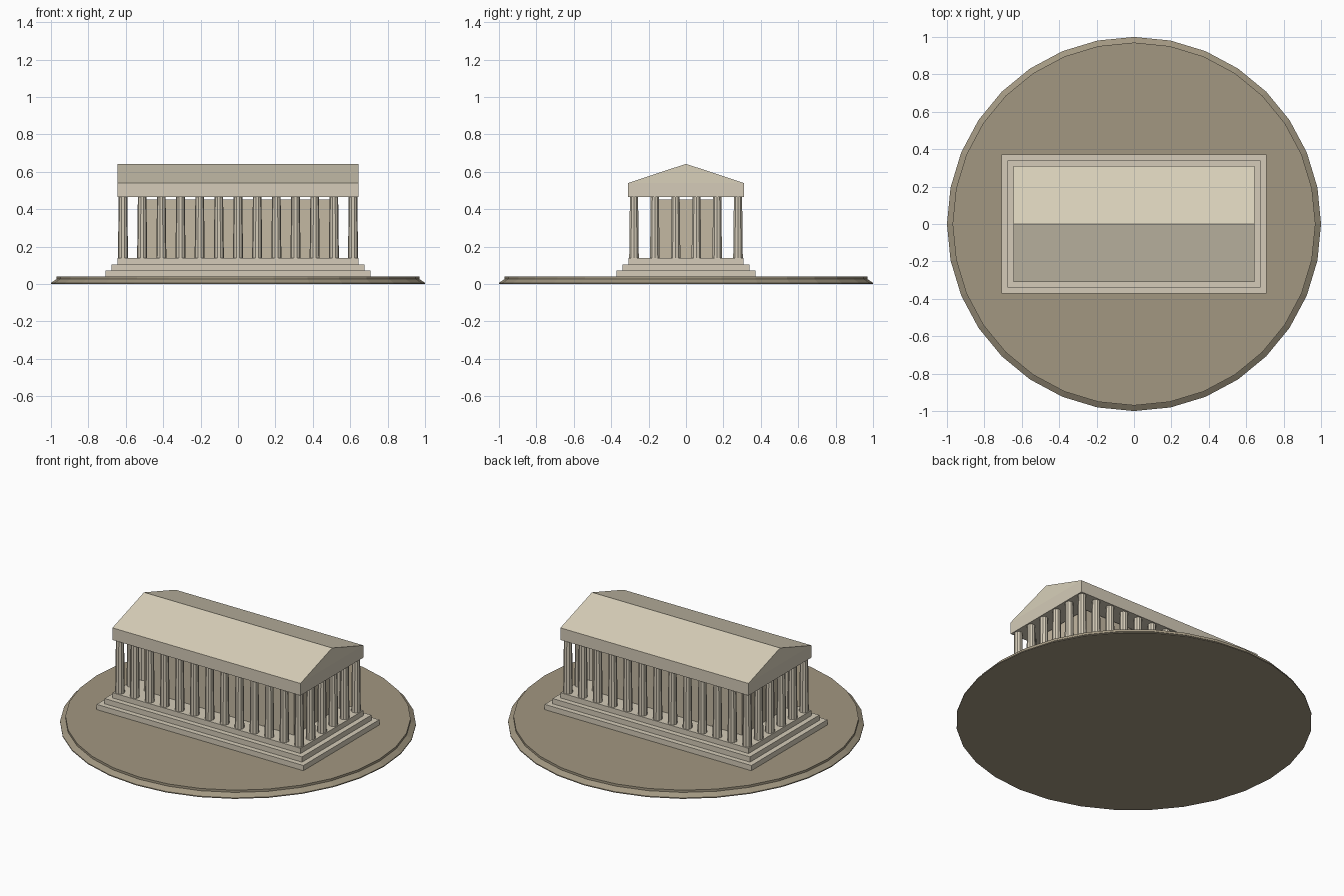
import bpy, bmesh, math

if "Cube" in bpy.data.objects:
    bpy.data.objects.remove(bpy.data.objects["Cube"])

def material(name, rgb):
    m = bpy.data.materials.new(name)
    m.diffuse_color = (*rgb, 1)
    m.use_nodes = True
    m.node_tree.nodes["Principled BSDF"].inputs["Base Color"].default_value = m.diffuse_color
    return m

STONE = material("pale_stone", (0.66, 0.60, 0.48))
WALL = material("wall_stone", (0.55, 0.48, 0.36))
EARTH = material("earth", (0.36, 0.31, 0.22))
ROOF = material("roof_stone", (0.69, 0.63, 0.49))

def finish(name, bm, mat):
    bmesh.ops.recalc_face_normals(bm, faces=bm.faces)
    me = bpy.data.meshes.new(name)
    bm.to_mesh(me)
    bm.free()
    me.materials.append(mat)
    ob = bpy.data.objects.new(name, me)
    bpy.context.collection.objects.link(ob)
    return ob

def loft(name, rings, mat):
    """Skin a stack of equal-length point rings and cap both ends."""
    bm = bmesh.new()
    loops = [[bm.verts.new(p) for p in r] for r in rings]
    n = len(loops[0])
    for a, b in zip(loops, loops[1:]):
        for i in range(n):
            j = (i + 1) % n
            bm.faces.new((a[i], a[j], b[j], b[i]))
    bm.faces.new(loops[0])
    bm.faces.new(loops[-1])
    return finish(name, bm, mat)

def circle(r, z, n):
    return [(r * math.cos(2 * math.pi * i / n), r * math.sin(2 * math.pi * i / n), z) for i in range(n)]

def rect(hx, hy, z):
    return [(-hx, -hy, z), (hx, -hy, z), (hx, hy, z), (-hx, hy, z)]

def box(name, hx, hy, z0, z1, mat):
    return loft(name, [rect(hx, hy, z0), rect(hx, hy, z1)], mat)

# Round ground plate with a sloped rim
loft("ground_plate", [circle(r, z, 32) for r, z in
     ((1.0, 0), (1.0, 0.006), (0.97, 0.026), (0.97, 0.04))], EARTH)

# Three-stepped platform
for i in range(3):
    inset = 0.032 * i
    box(f"platform_step_{i + 1}", 0.709 - inset, 0.372 - inset,
        0.04 + 0.0325 * i, 0.04 + 0.0325 * (i + 1), STONE)

# Inner chamber
box("inner_chamber", 0.515, 0.186, 0.1375, 0.452, WALL)

# Tapered columns: 13 along each side, 6 across each end, shared corners
CX, CY, NX, NY = 0.615, 0.278, 13, 6
spots = [(-CX + 2 * CX * i / (NX - 1), s * CY) for i in range(NX) for s in (-1, 1)]
spots += [(s * CX, -CY + 2 * CY * j / (NY - 1)) for j in range(1, NY - 1) for s in (-1, 1)]
first = loft("column", [circle(0.027, 0.1375, 10), circle(0.023, 0.465, 10)], STONE)
first.location = (*spots[0], 0)
for x, y in spots[1:]:
    c = first.copy()
    c.location = (x, y, 0)
    bpy.context.collection.objects.link(c)

# Beam course on the columns
box("entablature", 0.645, 0.309, 0.465, 0.54, STONE)

# Gabled roof
gable = [(-0.309, 0.54), (0.309, 0.54), (0, 0.642)]
loft("gabled_roof", [[(x, y, z) for y, z in gable] for x in (-0.645, 0.645)], ROOF)
